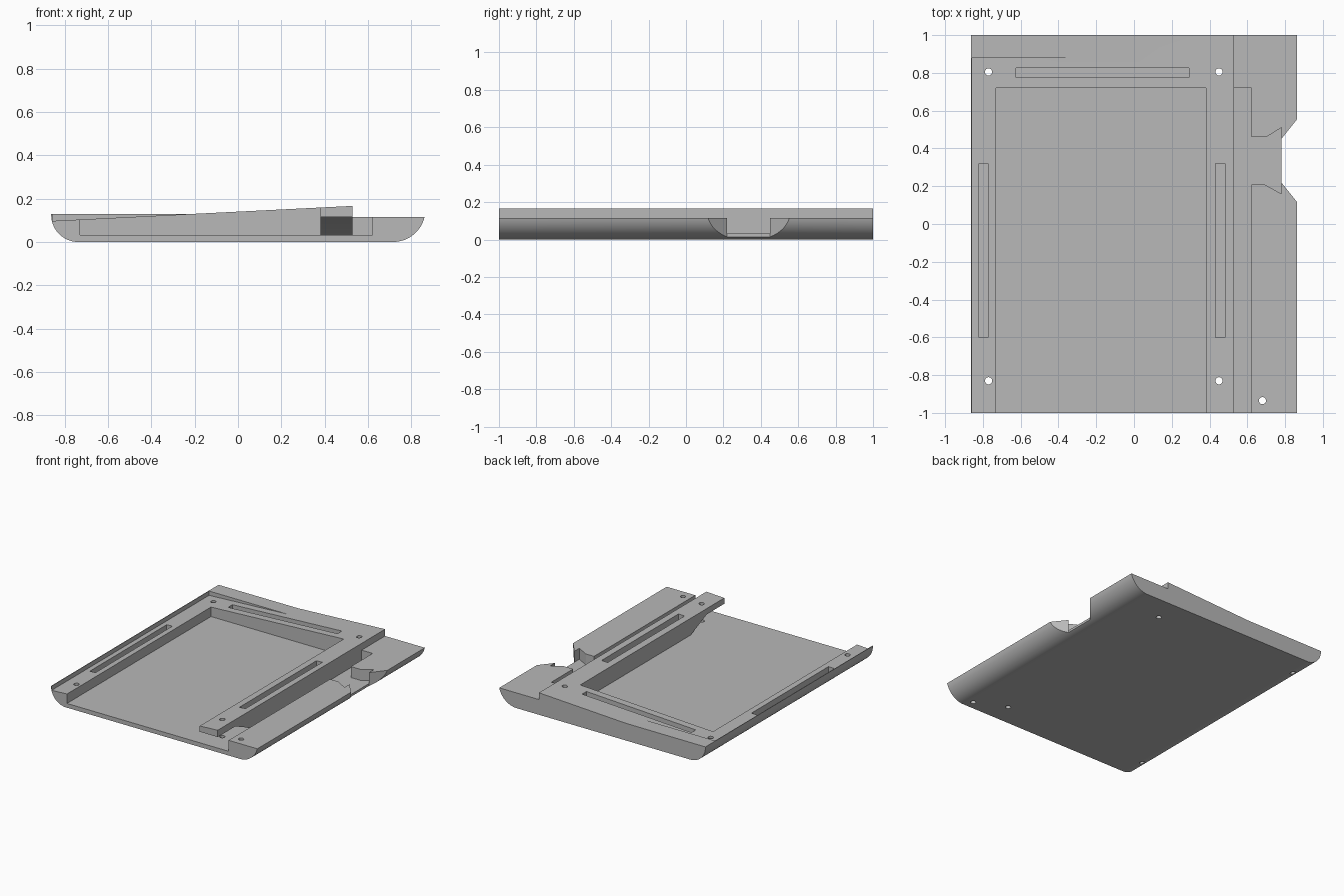
import bpy, bmesh, math

if "Cube" in bpy.data.objects:
    bpy.data.objects.remove(bpy.data.objects["Cube"], do_unlink=True)

grey = bpy.data.materials.new("plain grey")
grey.use_nodes = True
colour = (0.48, 0.48, 0.48, 1)
grey.diffuse_color = colour
grey.node_tree.nodes["Principled BSDF"].inputs["Base Color"].default_value = colour


def prism(name, points, axis, low, high):
    """Extrude a 2D outline along one axis from low to high."""
    place = {"x": lambda a, b, d: (d, a, b),
             "y": lambda a, b, d: (a, d, b),
             "z": lambda a, b, d: (a, b, d)}[axis]
    bm = bmesh.new()
    rings = [[bm.verts.new(place(a, b, d)) for a, b in points] for d in (low, high)]
    n = len(points)
    bm.faces.new(rings[0])
    bm.faces.new(rings[1][::-1])
    for i in range(n):
        j = (i + 1) % n
        bm.faces.new((rings[0][i], rings[1][i], rings[1][j], rings[0][j]))
    bmesh.ops.recalc_face_normals(bm, faces=bm.faces)
    mesh = bpy.data.meshes.new(name)
    bm.to_mesh(mesh)
    bm.free()
    mesh.materials.append(grey)
    obj = bpy.data.objects.new(name, mesh)
    bpy.context.collection.objects.link(obj)
    return obj


def arc(cx, cz, r, start, end, steps=14):
    angles = [math.radians(start + (end - start) * i / steps) for i in range(steps + 1)]
    return [(cx + r * math.cos(a), cz + r * math.sin(a)) for a in angles]


def box(x0, x1, y0, y1):
    return [(x0, y0), (x1, y0), (x1, y1), (x0, y1)]


def slope(x):
    return 0.14 + 0.05 * x


def cut(points, axis, low, high):
    cutter = prism("cutter", points, axis, low, high)
    cutter.hide_render = True
    mod = body.modifiers.new("cut", "BOOLEAN")
    mod.operation = "DIFFERENCE"
    mod.solver = "EXACT"
    mod.object = cutter
    bpy.context.view_layer.objects.active = body
    bpy.ops.object.modifier_apply(modifier=mod.name)
    bpy.data.objects.remove(cutter, do_unlink=True)


# Tray body: rounded lower sides, sloped top and lower right shelf
TOP, FLOOR, SHELF = 0.3, 0.032, 0.115
profile = arc(-0.738, 0.125, 0.125, 178, 270) + arc(0.716, 0.15, 0.15, 270, 346.5)
profile += [(0.53, SHELF), (0.53, slope(0.53)), (-0.2, 0.13)]
body = prism("tray_body", profile, "y", -1, 1)

# Sloped recess leaving a thin left lip and a raised back strip
cut([(-0.858, slope(-0.858)), (-0.2, 0.13), (-0.2, TOP), (-0.858, TOP)], "y", -1.1, 0.88)

# Main pocket and side channel, both open at the front
cut(box(-0.73, 0.38, -1.1, 0.72), "z", FLOOR, TOP)
cut(box(0.53, 0.622, -1.1, 0.72), "z", FLOOR, TOP)

# Slanted passage under the front of the right rail
cut([(-1.1, FLOOR), (-0.6, FLOOR), (-0.79, SHELF), (-1.1, SHELF)], "x", 0.36, 0.55)

# Flared connector bay and the bevelled notch in the right edge
cut([(0.6, 0.21), (0.69, 0.21), (0.78, 0.16), (0.78, 0.51), (0.7, 0.46), (0.6, 0.46)],
    "z", FLOOR, TOP)
cut([(0.78, 0.22), (0.94, 0.02), (0.94, 0.65), (0.78, 0.45)], "z", -0.1, TOP)

# Long grooves in the rails
for x0, x1, y0, y1 in ((-0.82, -0.772, -0.6, 0.32), (0.432, 0.482, -0.6, 0.32),
                       (-0.625, 0.29, 0.775, 0.827)):
    depth = 0.05
    cut([(x0, slope(x0) - depth), (x1, slope(x1) - depth), (x1, TOP), (x0, TOP)],
        "y", y0, y1)

# Screw holes
for x, y in ((-0.77, 0.805), (0.45, 0.805), (-0.77, -0.83), (0.45, -0.83), (0.68, -0.935)):
    cut(arc(x, y, 0.019, 0, 345, 23), "z", -0.1, TOP)

# Smooth the rounded sides, keep the cuts sharp
bpy.ops.object.select_all(action="DESELECT")
body.select_set(True)
bpy.context.view_layer.objects.active = body
bpy.ops.object.shade_smooth_by_angle(angle=math.radians(25))
